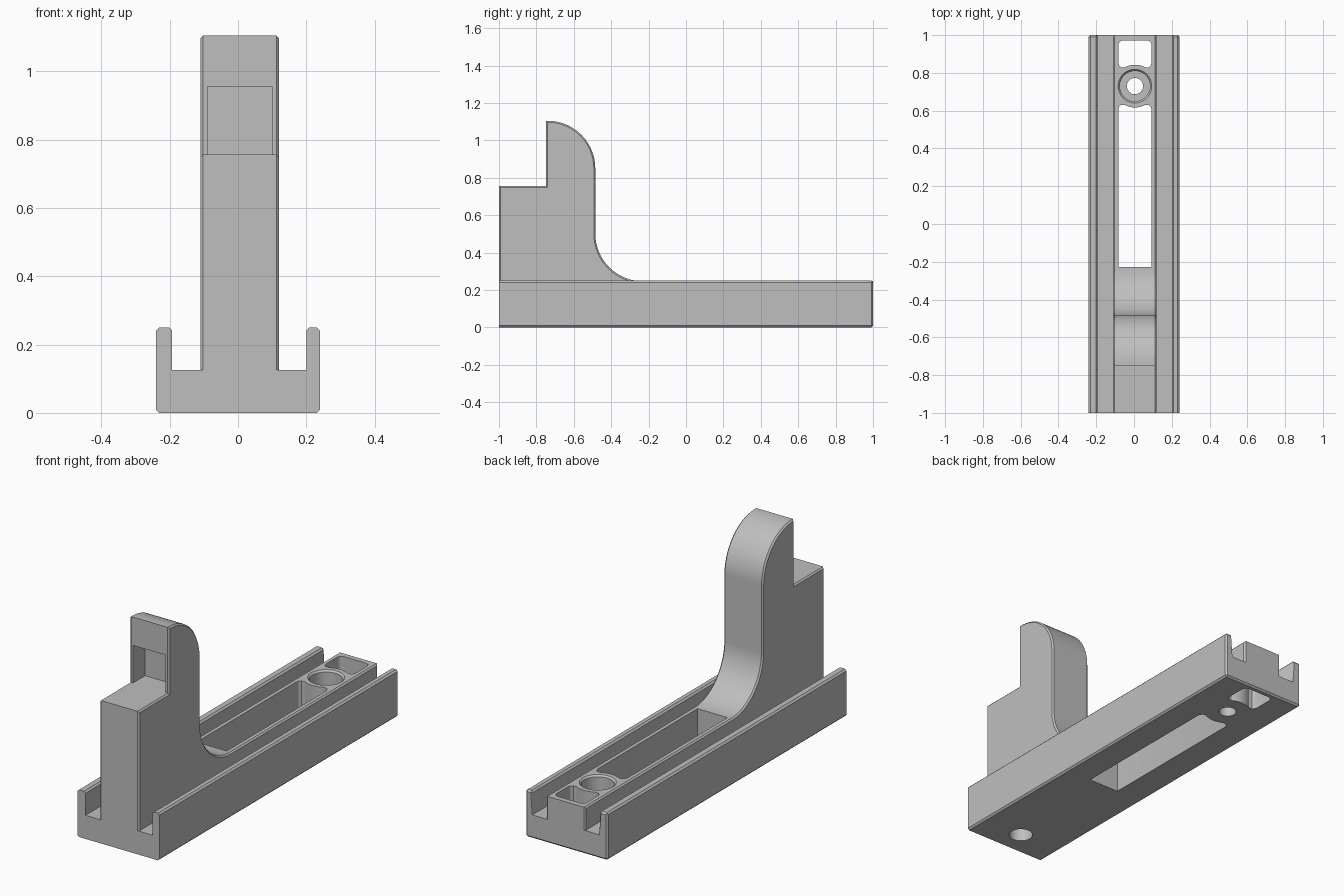
import bpy, bmesh
from math import sin, cos, pi, sqrt

if "Cube" in bpy.data.objects:
    bpy.data.objects.remove(bpy.data.objects["Cube"])

grey = bpy.data.materials.new("plain grey")
grey.use_nodes = True
COLOUR = (0.52, 0.52, 0.52, 1)
grey.diffuse_color = COLOUR
grey.node_tree.nodes["Principled BSDF"].inputs["Base Color"].default_value = COLOUR

MID = 0.005      # centre line of the spine
BOLT_Y = 0.73    # bolt hole position


def prism(name, pts, axis, lo, hi, chamfer=None, size=0.009):
    """Extrude a 2D outline along an axis; chamfer the edges the rule picks."""
    bm = bmesh.new()
    place = {"x": lambda a, b, t: (t, a, b),
             "y": lambda a, b, t: (a, t, b),
             "z": lambda a, b, t: (a, b, t)}[axis]
    rings = [[bm.verts.new(place(a, b, t)) for a, b in pts] for t in (lo, hi)]
    for ring in rings:
        bm.faces.new(ring)
    n = len(pts)
    for i in range(n):
        j = (i + 1) % n
        bm.faces.new((rings[0][i], rings[0][j], rings[1][j], rings[1][i]))
    bmesh.ops.recalc_face_normals(bm, faces=bm.faces)
    if chamfer:
        edges = [e for e in bm.edges if chamfer(e.verts[0].co, e.verts[1].co)]
        bmesh.ops.bevel(bm, geom=edges, offset=size, segments=1,
                        affect="EDGES", clamp_overlap=True)
        bmesh.ops.recalc_face_normals(bm, faces=bm.faces)
    return finish(bm, name)


def lathe(name, y, profile, steps=48):
    """Closed round solid on a vertical axis from (radius, height) rings."""
    bm = bmesh.new()
    rings = [[bm.verts.new((MID + r * cos(2 * pi * i / steps),
                            y + r * sin(2 * pi * i / steps), z))
              for i in range(steps)] for r, z in profile]
    for a, b in zip(rings, rings[1:]):
        for i in range(steps):
            j = (i + 1) % steps
            bm.faces.new((a[i], a[j], b[j], b[i]))
    bm.faces.new(rings[0])
    bm.faces.new(rings[-1])
    bmesh.ops.recalc_face_normals(bm, faces=bm.faces)
    return finish(bm, name)


def finish(bm, name):
    mesh = bpy.data.meshes.new(name)
    bm.to_mesh(mesh)
    bm.free()
    mesh.materials.append(grey)
    ob = bpy.data.objects.new(name, mesh)
    bpy.context.collection.objects.link(ob)
    return ob


def combine(target, tool, operation):
    tool.hide_render = True
    mod = target.modifiers.new(tool.name, "BOOLEAN")
    mod.operation, mod.solver, mod.object = operation, "EXACT", tool
    bpy.context.view_layer.objects.active = target
    bpy.ops.object.modifier_apply(modifier=mod.name)
    bpy.data.objects.remove(tool)


def arc(cx, cy, r, start, end, steps=24):
    return [(cx + r * cos(start + (end - start) * i / steps),
             cy + r * sin(start + (end - start) * i / steps))
            for i in range(steps + 1)]


def hugging_end(half, side):
    """Outline end with round corners that curves around the bolt boss."""
    clear = 0.113
    pts = []
    for i in range(-8, 9):
        dx = 0.055 * i / 8
        pts.append((MID + dx, BOLT_Y + side * sqrt(clear ** 2 - dx ** 2)))
    edge = BOLT_Y + side * 0.1
    corner = [(half, edge + side * 0.025), (half - 0.004, edge + side * 0.01),
              (half - 0.014, edge)]
    left = [(MID - dx, y) for dx, y in corner]
    right = [(MID + dx, y) for dx, y in reversed(corner)]
    return left + pts + right


# Base: U-shaped channel, front end left square
channel = [(-0.24, 0), (0.24, 0), (0.24, 0.25), (0.2, 0.25), (0.2, 0.125),
           (-0.193, 0.125), (-0.193, 0.25), (-0.24, 0.25)]


def base_rule(p, q):
    floor = abs(p.z - 0.125) < 0.01 and abs(q.z - 0.125) < 0.01
    front = p.y < -0.99 and q.y < -0.99
    return not floor and not front


body = prism("rail_body", channel, "y", -1, 1, base_rule)

# Spine: low ridge that sweeps up into the stepped tower
side_outline = ([(-1, 0.04), (1, 0.04), (1, 0.247)]
                + arc(-0.23, 0.502, 0.255, 1.5 * pi, pi)
                + arc(-0.74, 0.85, 0.255, 0, pi / 2)
                + [(-0.748, 1.105), (-0.748, 0.757), (-1, 0.757)])
spine = prism("spine", side_outline, "x", -0.11, 0.12,
              lambda p, q: abs(p.x - q.x) < 1e-4)
combine(body, spine, "UNION")

# Front pocket above the step
pocket = prism("pocket", [(-0.09, 0.757), (0.1, 0.757), (0.1, 0.955), (-0.09, 0.955)],
               "y", -0.85, -0.648)
combine(body, pocket, "DIFFERENCE")

# Long slot through the ridge
HALF = 0.088
slot = prism("long_slot", [(MID + HALF, -0.228), (MID - HALF, -0.228)]
             + hugging_end(HALF, -1), "z", -0.1, 0.6)
combine(body, slot, "DIFFERENCE")

# Rounded window at the back
R = 0.025
window_pts = (hugging_end(HALF, 1)
              + arc(MID + HALF - R, 0.972 - R, R, 0, pi / 2, 6)
              + arc(MID - HALF + R, 0.972 - R, R, pi / 2, pi, 6))
combine(body, prism("back_window", window_pts, "z", -0.1, 0.6), "DIFFERENCE")

# Counterbored bolt hole and blind hole under the tower
bolt = lathe("bolt_hole", BOLT_Y, [(0.043, -0.1), (0.043, 0.12), (0.08, 0.12),
                                   (0.08, 0.238), (0.1, 0.258)])
combine(body, bolt, "DIFFERENCE")
combine(body, lathe("blind_hole", -0.87, [(0.058, -0.1), (0.058, 0.3)]), "DIFFERENCE")

# Smooth the curved walls, keep the edges crisp
for ob in bpy.context.selected_objects:
    ob.select_set(False)
body.select_set(True)
bpy.context.view_layer.objects.active = body
bpy.ops.object.shade_smooth_by_angle(angle=0.5)
